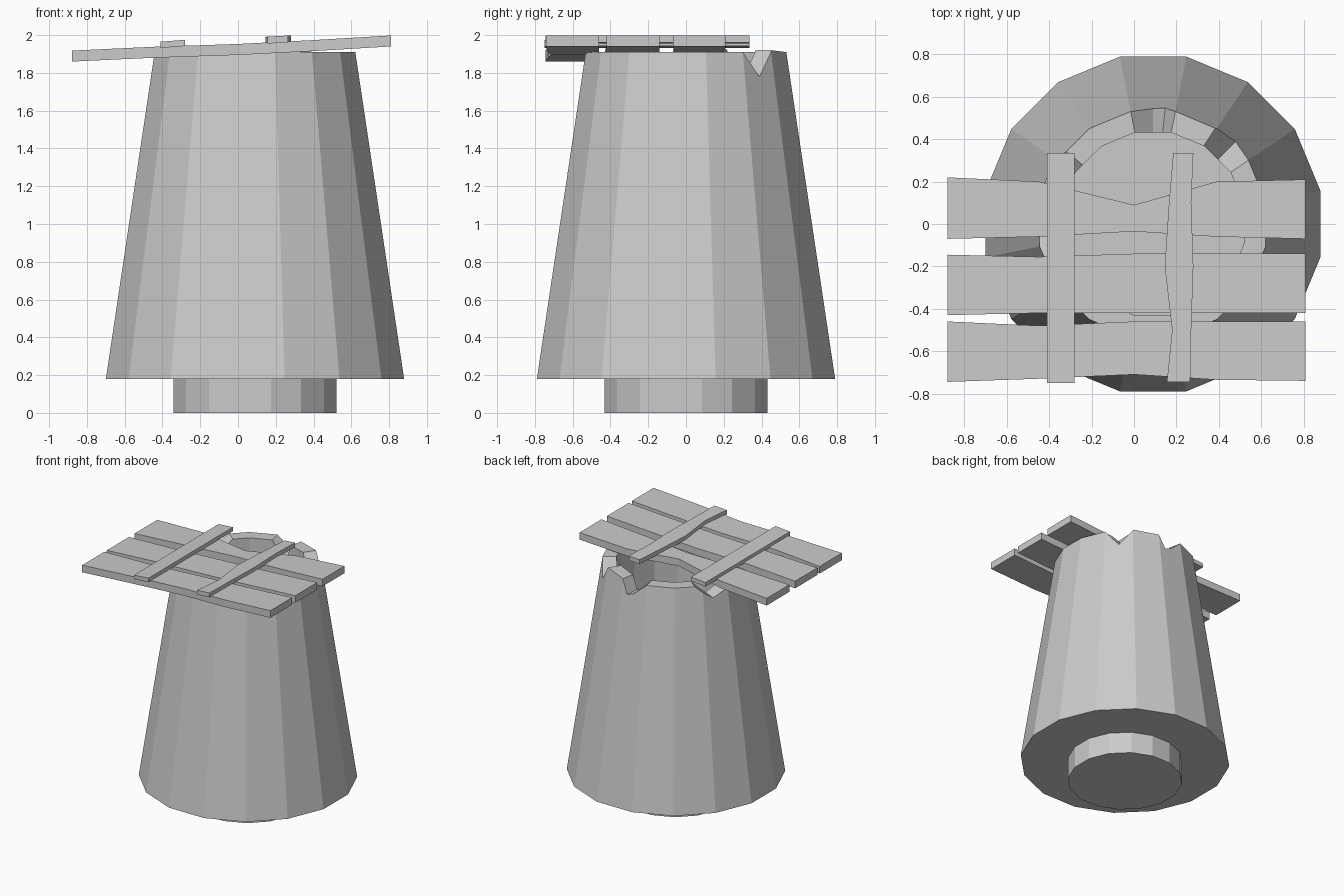
import bpy
from math import radians, cos, sin, pi

if "Cube" in bpy.data.objects:
    bpy.data.objects.remove(bpy.data.objects["Cube"])

CX = 0.09          # axis of the tapered shaft
STEP = 22.5        # sixteen sides


def make(name, verts, faces):
    me = bpy.data.meshes.new(name)
    me.from_pydata(verts, [], faces)
    me.update()
    ob = bpy.data.objects.new(name, me)
    bpy.context.collection.objects.link(ob)
    return ob


def on_polygon(angle, radius, z):
    """Point on a 16-sided polygon whose flats face the axes."""
    off = (angle + STEP / 2) % STEP - STEP / 2
    r = radius * cos(pi / 16) / cos(radians(off))
    return (CX + r * cos(radians(angle)), r * sin(radians(angle)), z)


def outer_radius(z):
    return 0.805 - (z - 0.18) / 1.74 * 0.265


# Broken rim: corner heights plus notch points
rim = {11.25 + STEP * i: 1.91 for i in range(16)}
rim.update({45: 1.78, 57: 1.92, 56.25: 1.91, 84: 1.80, 90: 1.82,
            140: 1.91, 146.25: 1.86, 155: 1.80, 168.75: 1.85, 191.25: 1.88})
angles = sorted(rim)
n = len(angles)
rings = [
    [on_polygon(a, outer_radius(0.18), 0.18) for a in angles],
    [on_polygon(a, outer_radius(rim[a]), rim[a]) for a in angles],
    [on_polygon(a, 0.44, rim[a]) for a in angles],
    [on_polygon(a, 0.44, 0.0) for a in angles],
]

# Shaft: outer wall, rim, and bore that pokes out below as the plug
verts = [v for ring in rings for v in ring]
faces = [tuple(reversed(range(n))), tuple(range(3 * n, 4 * n))]
for k in range(3):
    for i in range(n):
        j = (i + 1) % n
        faces.append((k * n + i, k * n + j, (k + 1) * n + j, (k + 1) * n + i))
make("tapered_shaft", verts, faces)


def board(name, stations, along_x=True):
    """Board from stations (position, side a, side b, bottom a, bottom b, thickness)."""
    v, f = [], []
    for p, a, b, za, zb, t in stations:
        for s, z in ((a, za), (b, zb), (b, zb + t), (a, za + t)):
            v.append((p, s, z) if along_x else (s, p, z))
    for k in range(len(stations) - 1):
        for i in range(4):
            j = (i + 1) % 4
            f.append((4 * k + i, 4 * k + j, 4 * k + 4 + j, 4 * k + 4 + i))
    f += [(3, 2, 1, 0), tuple(range(len(v) - 4, len(v)))]
    ob = make(name, v, f)
    bpy.context.view_layer.objects.active = ob
    ob.select_set(True)
    bpy.ops.object.mode_set(mode='EDIT')
    bpy.ops.mesh.select_all(action='SELECT')
    bpy.ops.mesh.normals_make_consistent(inside=False)
    bpy.ops.object.mode_set(mode='OBJECT')
    ob.select_set(False)


# Lid planks running across, rising to the right
xs = (-0.88, -0.45, 0.0, 0.39, 0.81)
bottoms = (1.86, 1.88, 1.895, 1.915, 1.94)
planks = {
    "front_plank": ((-0.745, -0.73, -0.71, -0.735, -0.74), (-0.46, -0.48, -0.46, -0.46, -0.46)),
    "middle_plank": ((-0.43, -0.42, -0.42, -0.42, -0.42), (-0.145, -0.155, -0.14, -0.14, -0.14)),
    "back_plank": ((-0.07, -0.06, -0.035, -0.06, -0.07), (0.22, 0.20, 0.09, 0.20, 0.21)),
}
for name, (lo, hi) in planks.items():
    board(name, [(x, a, b, z, z, 0.058) for x, a, b, z in zip(xs, lo, hi, bottoms)])

# Battens laid over the planks
board("left_batten", [(y, a, b, 1.932, 1.942, 0.033) for y, a, b in
                      ((-0.75, -0.41, -0.28), (-0.2, -0.41, -0.28), (0.335, -0.41, -0.28))], False)
board("right_batten", [(y, a, b, 1.955, 1.962, 0.036) for y, a, b in
                       ((-0.745, 0.155, 0.265), (-0.5, 0.18, 0.27), (-0.2, 0.145, 0.28),
                        (0.1, 0.165, 0.27), (0.335, 0.185, 0.28))], False)
